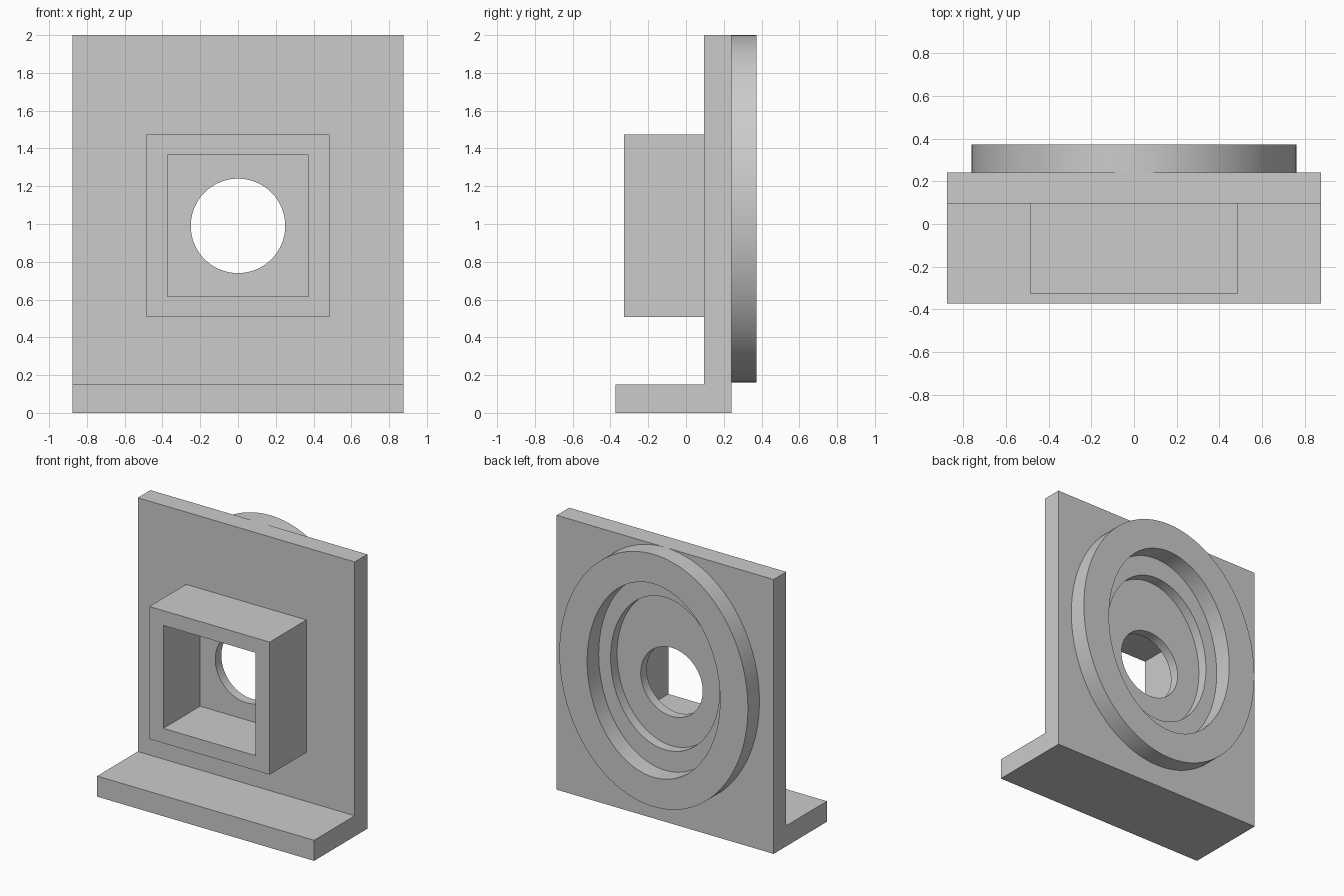
import bpy
import bmesh
import math
from mathutils import Matrix

cube = bpy.data.objects.get("Cube")
if cube:
    bpy.data.objects.remove(cube, do_unlink=True)

GREY = (0.6, 0.6, 0.6, 1)
grey = bpy.data.materials.new("plain grey")
grey.use_nodes = True
grey.diffuse_color = GREY
grey.node_tree.nodes["Principled BSDF"].inputs["Base Color"].default_value = GREY

FRONT, BACK, RIM = 0.095, 0.24, 0.373   # plate front, plate back, ring face
RING_Z, HOLE_Z = 1.08, 0.99


def add_object(name, bm):
    bmesh.ops.recalc_face_normals(bm, faces=bm.faces)
    mesh = bpy.data.meshes.new(name)
    bm.to_mesh(mesh)
    bm.free()
    mesh.materials.append(grey)
    obj = bpy.data.objects.new(name, mesh)
    bpy.context.collection.objects.link(obj)
    return obj


def loop_at(bm, points, y):
    return [bm.verts.new((x, y, z)) for x, z in points]


def ellipse(rx, rz, z, n=128):
    angles = [2 * math.pi * i / n for i in range(n)]
    return [(rx * math.cos(a), z + rz * math.sin(a)) for a in angles]


def rectangle(half, low, high):
    return [(-half, low), (half, low), (half, high), (-half, high)]


def bridge(bm, a, b):
    for i in range(len(a)):
        j = (i + 1) % len(a)
        bm.faces.new((a[i], a[j], b[j], b[i]))


def prism(name, points, y0, y1):
    bm = bmesh.new()
    a, b = loop_at(bm, points, y0), loop_at(bm, points, y1)
    bridge(bm, a, b)
    bm.faces.new(a)
    bm.faces.new(b)
    return add_object(name, bm)


def collar(name, outer, inner, y_base, y_face):
    """Raised frame whose open base sits flat on the plate."""
    bm = bmesh.new()
    loops = [loop_at(bm, p, y) for p, y in
             ((outer, y_base), (outer, y_face), (inner, y_face), (inner, y_base))]
    for a, b in zip(loops, loops[1:]):
        bridge(bm, a, b)
    return add_object(name, bm)


def activate(obj):
    bpy.ops.object.select_all(action='DESELECT')
    obj.select_set(True)
    bpy.context.view_layer.objects.active = obj


def cut(obj, cutter):
    activate(obj)
    mod = obj.modifiers.new("cut", 'BOOLEAN')
    mod.operation = 'DIFFERENCE'
    mod.solver = 'EXACT'
    mod.object = cutter
    bpy.ops.object.modifier_apply(modifier=mod.name)
    bpy.data.objects.remove(cutter, do_unlink=True)


# L-shaped plate and foot, extruded sideways from its side profile
bm = bmesh.new()
side = [(-0.373, 0), (BACK, 0), (BACK, 2), (FRONT, 2), (FRONT, 0.15), (-0.373, 0.15)]
ends = [[bm.verts.new((x, y, z)) for y, z in side] for x in (-0.875, 0.875)]
bridge(bm, *ends)
for end in ends:
    bm.faces.new(end)
bracket = add_object("bracket", bm)

# Oval pocket in the back, then the round through hole
cut(bracket, prism("pocket_cutter", ellipse(0.44, 0.555, RING_Z), 0.165, 0.5))
cut(bracket, prism("hole_cutter", ellipse(0.25, 0.25, HOLE_Z), -0.2, 0.5))

# Square sleeve on the front and oval ring on the back
sleeve = collar("square_sleeve", rectangle(0.485, 0.507, 1.473),
                rectangle(0.372, 0.615, 1.365), FRONT, -0.328)
ring = collar("oval_ring", ellipse(0.76, 0.92, RING_Z),
              ellipse(0.536, 0.705, RING_Z), BACK, RIM)

for obj in (bracket, ring):
    activate(obj)
    bpy.ops.object.shade_smooth_by_angle(angle=math.radians(30))
